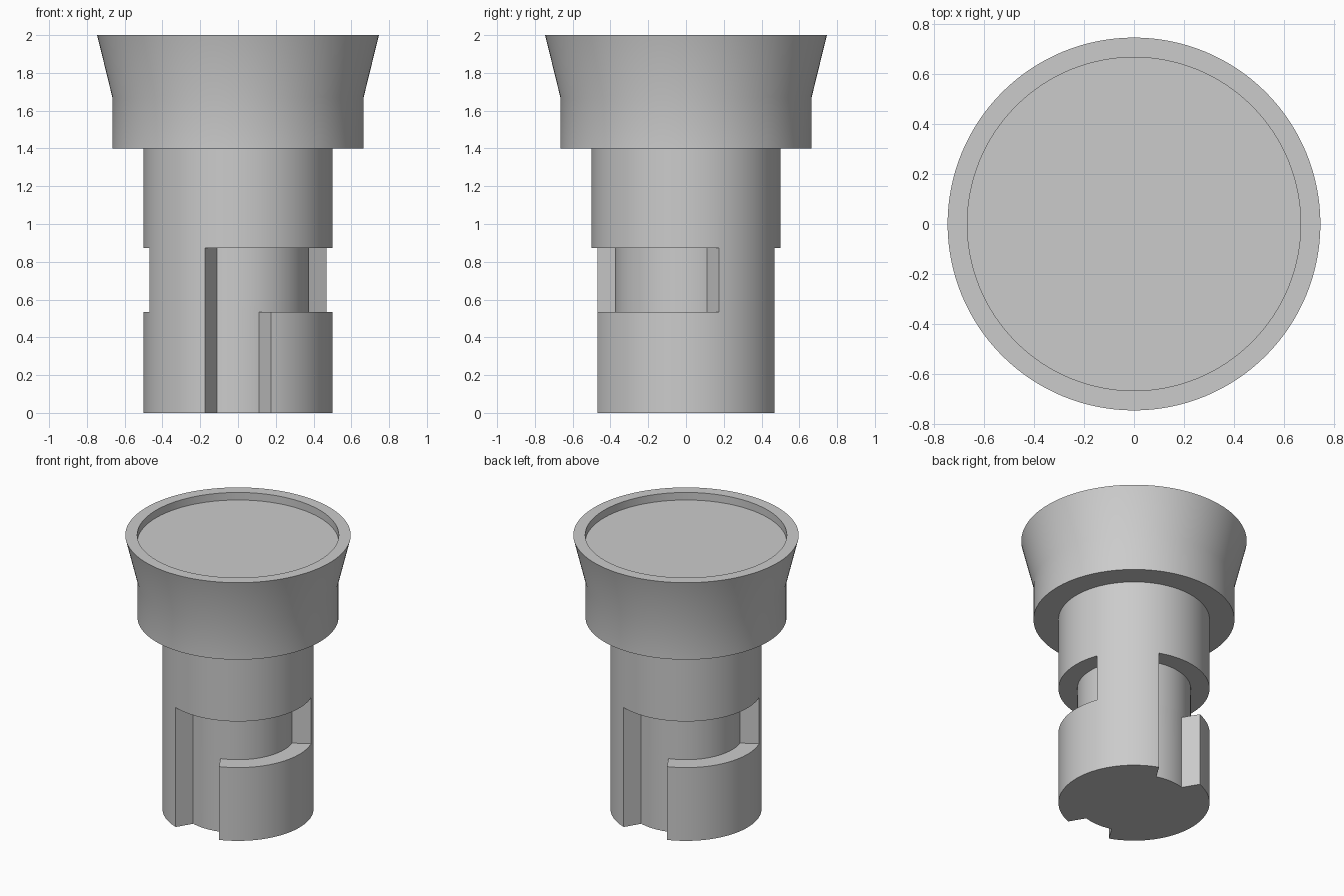
import bpy, bmesh
from math import sin, cos, radians, tau

if "Cube" in bpy.data.objects:
    bpy.data.objects.remove(bpy.data.objects["Cube"])

grey = bpy.data.materials.new("plain grey")
grey.use_nodes = True
COLOUR = (0.6, 0.6, 0.6, 1)
grey.diffuse_color = COLOUR
grey.node_tree.nodes["Principled BSDF"].inputs["Base Color"].default_value = COLOUR


def finish(name, bm):
    bmesh.ops.recalc_face_normals(bm, faces=bm.faces)
    mesh = bpy.data.meshes.new(name)
    bm.to_mesh(mesh)
    bm.free()
    mesh.materials.append(grey)
    obj = bpy.data.objects.new(name, mesh)
    bpy.context.collection.objects.link(obj)
    return obj


def turned(name, profile, sides=128):
    """Closed solid of revolution from (radius, height) points, capped at both ends."""
    bm = bmesh.new()
    rings = [[bm.verts.new((r * cos(tau * i / sides), r * sin(tau * i / sides), z))
              for i in range(sides)] for r, z in profile]
    for low, high in zip(rings, rings[1:]):
        for i in range(sides):
            j = (i + 1) % sides
            bm.faces.new((low[i], low[j], high[j], high[i]))
    bm.faces.new(rings[0])
    bm.faces.new(rings[-1])
    return finish(name, bm)


def slot_cutter(name, start, end, bottom, top):
    """Curved block with flared ends; angles are those on the slot floor."""
    inner, outer, flare = 0.376, 0.537, 4.25
    steps = round((end - start) / 2)
    floor, outside = [], []
    for i in range(steps + 1):
        t = i / steps
        a = radians(start + (end - start) * t)
        b = radians(start - flare + (end - start + 2 * flare) * t)
        floor.append((inner * cos(a), inner * sin(a), bottom))
        outside.append((outer * cos(b), outer * sin(b), bottom))
    bm = bmesh.new()
    base = bm.faces.new([bm.verts.new(p) for p in floor + outside[::-1]])
    extruded = bmesh.ops.extrude_face_region(bm, geom=[base], use_keep_orig=True)
    moved = [v for v in extruded["geom"] if isinstance(v, bmesh.types.BMVert)]
    bmesh.ops.translate(bm, verts=moved, vec=(0, 0, top - bottom))
    obj = finish(name, bm)
    obj.hide_render = True
    return obj


def smooth(obj):
    bpy.ops.object.select_all(action="DESELECT")
    obj.select_set(True)
    bpy.context.view_layer.objects.active = obj
    bpy.ops.object.shade_smooth_by_angle(angle=radians(25))


# Shank, with its top hidden inside the head
shank = turned("shank", [(0.5, 0), (0.5, 1.45)])

# Two bayonet slots, half a turn apart: an upright entry and a sideways lock
for turn in (0, 180):
    for part, end, bottom, top in (("entry", -73, -0.1, 0.6), ("lock", 17, 0.535, 0.872)):
        cutter = slot_cutter("slot_" + part, turn - 107, turn + end, bottom, top)
        cut = shank.modifiers.new(part, "BOOLEAN")
        cut.operation = "DIFFERENCE"
        cut.solver = "EXACT"
        cut.object = cutter
        bpy.context.view_layer.objects.active = shank
        bpy.ops.object.modifier_apply(modifier=cut.name)
        bpy.data.objects.remove(cutter)
smooth(shank)

# Flared head with a shallow recess in the top
head = turned("head", [(0.665, 1.4), (0.665, 1.67), (0.746, 2), (0.667, 2), (0.667, 1.945)])
smooth(head)
